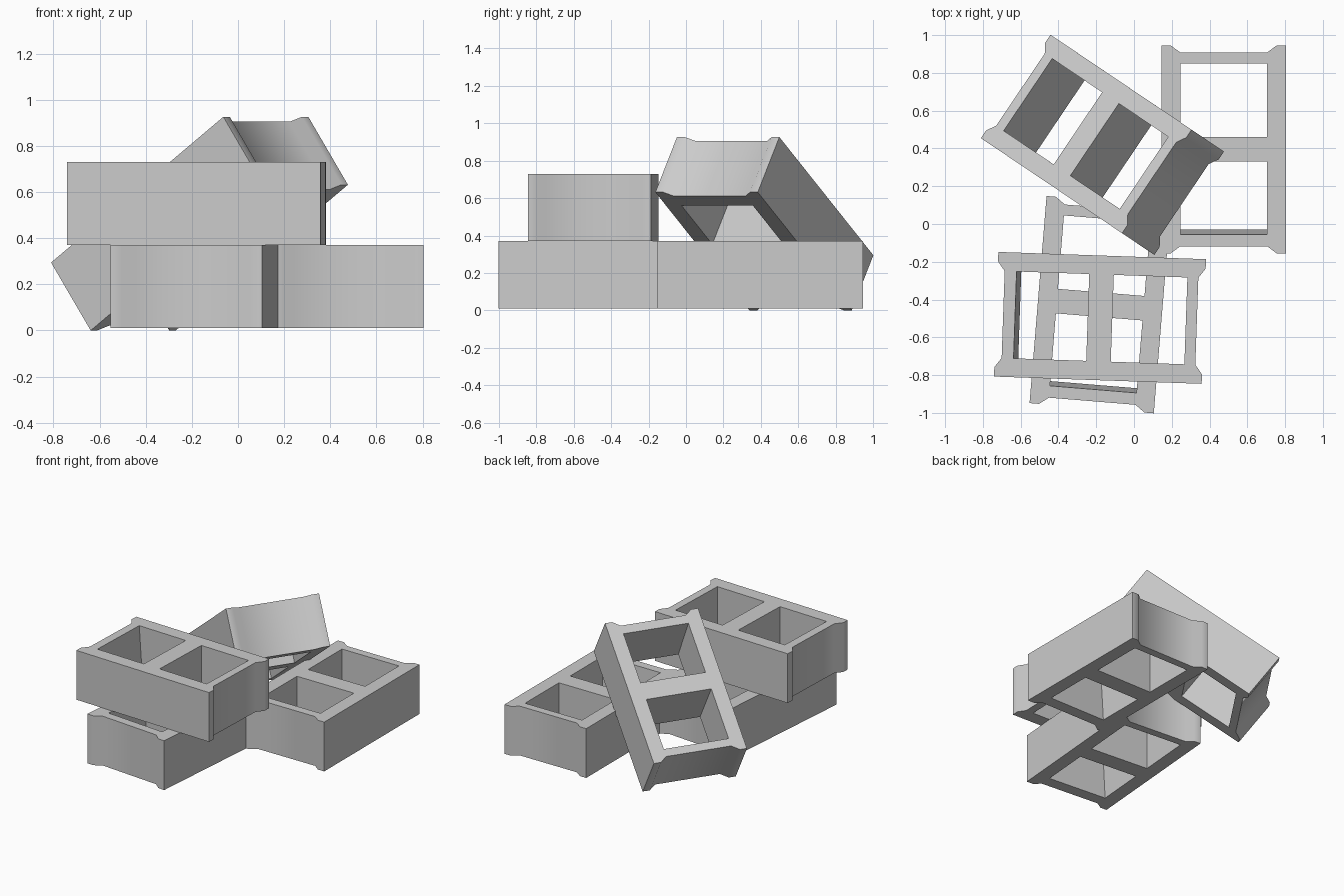
import bpy, bmesh, math
from mathutils import Matrix, Vector

if "Cube" in bpy.data.objects:
    bpy.data.objects.remove(bpy.data.objects["Cube"])

W, L, H = 0.33, 0.55, 0.18   # half width, half length, half height

# Outline with flared corners at both ends
end = [(-W, L), (-0.28, L), (-0.23, 0.513), (0.23, 0.513), (0.28, L), (W, L)]
outline = end + [(-x, -y) for x, y in end]


def rect(y0, y1, x=0.23):
    return [(-x, y0), (x, y0), (x, y1), (-x, y1)]


# Each loop: (bottom points, top points); one hole has a sloping end wall
loops = [(outline, outline),
         (rect(0.065, 0.455), rect(0.065, 0.455)),
         (rect(-0.425, -0.065), rect(-0.45, -0.065))]


def block(name, matrix):
    bm = bmesh.new()
    rims = [[], []]
    for pair in loops:
        rings = [[bm.verts.new((x, y, z)) for x, y in pts]
                 for pts, z in zip(pair, (-H, H))]
        n = len(rings[0])
        # Side walls
        for i in range(n):
            j = (i + 1) % n
            bm.faces.new((rings[0][i], rings[0][j], rings[1][j], rings[1][i]))
        for rim, ring in zip(rims, rings):
            rim += [bm.edges.get((ring[i], ring[(i + 1) % n])) for i in range(n)]
    # Top and bottom faces around the holes
    for rim, s in zip(rims, (-1, 1)):
        bmesh.ops.triangle_fill(bm, edges=rim, use_beauty=True, normal=(0, 0, s))
    bmesh.ops.recalc_face_normals(bm, faces=bm.faces)
    me = bpy.data.meshes.new(name)
    bm.to_mesh(me)
    bm.free()
    ob = bpy.data.objects.new(name, me)
    bpy.context.collection.objects.link(ob)
    ob.matrix_world = matrix
    bpy.ops.object.select_all(action='DESELECT')
    ob.select_set(True)
    bpy.context.view_layer.objects.active = ob
    bpy.ops.object.shade_smooth_by_angle(angle=math.radians(42))
    return ob


def flat(x, y, z, deg):
    return Matrix.Translation((x, y, z)) @ Matrix.Rotation(math.radians(deg), 4, 'Z')


# Three blocks lying flat
block("right_block", flat(0.475, 0.395, 0.19, 0))
block("front_lower_block", flat(-0.179, -0.427, 0.19, -4.7))
block("front_upper_block", flat(-0.18, -0.497, 0.55, -92))

# Block leaning on the right one, low end to the back left
ax = Vector((0.37, 0.55, 0)).normalized()
ay = Vector((-0.735, 0.495, -0.622)).normalized()
az = ax.cross(ay).normalized()
lean = Matrix((ax, ay, az)).transposed().to_4x4()
block("leaning_block", Matrix.Translation((-0.167, 0.419, 0.463)) @ lean)
